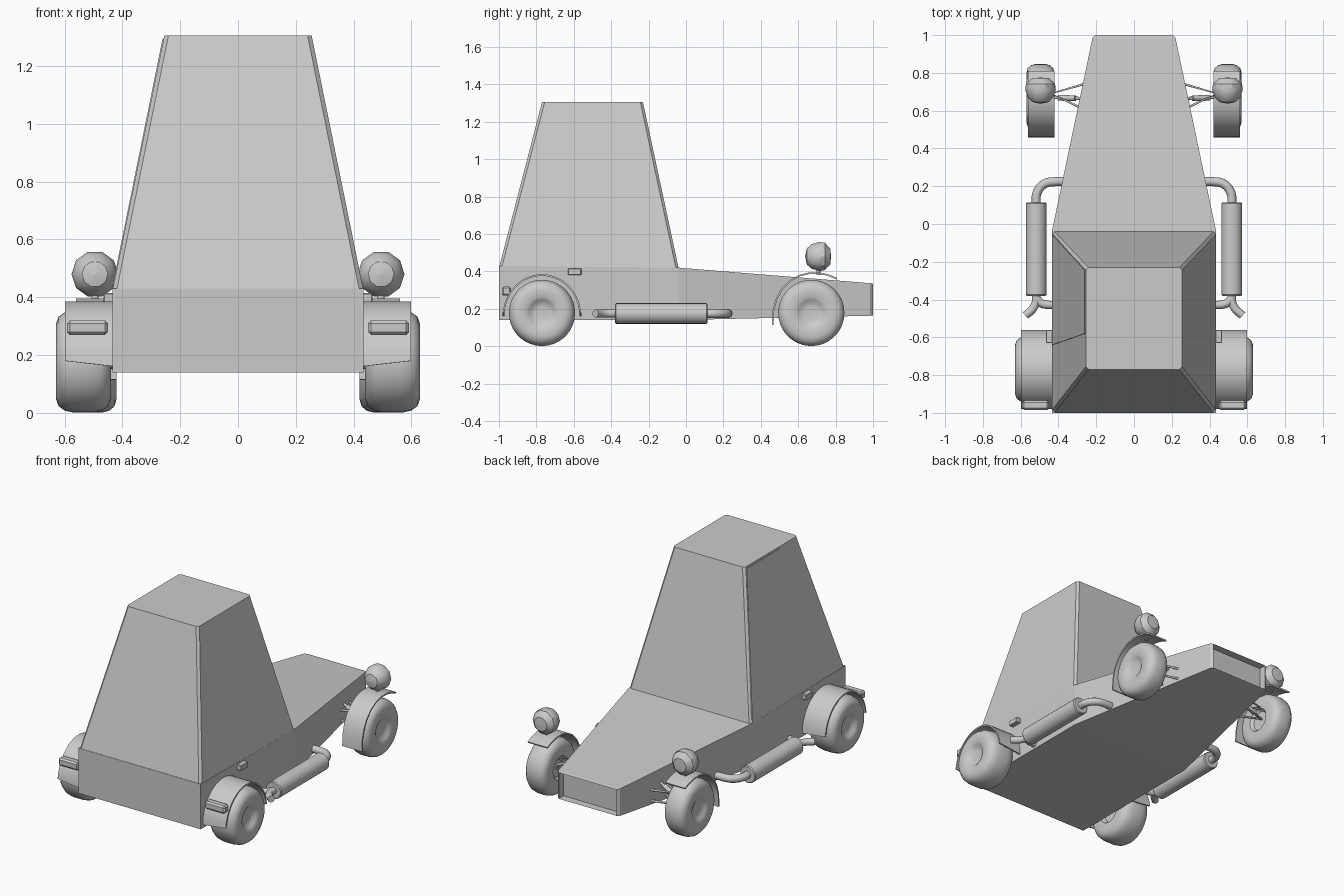
import bpy, bmesh, math
from mathutils import Vector

if "Cube" in bpy.data.objects:
    bpy.data.objects.remove(bpy.data.objects["Cube"])


def finish(name, bm, smooth=True, angle=35):
    bmesh.ops.recalc_face_normals(bm, faces=bm.faces)
    me = bpy.data.meshes.new(name)
    bm.to_mesh(me)
    bm.free()
    ob = bpy.data.objects.new(name, me)
    bpy.context.collection.objects.link(ob)
    if smooth:
        bpy.ops.object.select_all(action='DESELECT')
        ob.select_set(True)
        bpy.context.view_layer.objects.active = ob
        bpy.ops.object.shade_smooth_by_angle(angle=math.radians(angle))
    return ob


def loft(bm, rings):
    """Closed solid through rings of equal point count."""
    vs = [[bm.verts.new(p) for p in r] for r in rings]
    n = len(vs[0])
    for a, b in zip(vs, vs[1:]):
        for i in range(n):
            bm.faces.new((a[i], a[(i + 1) % n], b[(i + 1) % n], b[i]))
    return bm.faces.new(vs[0]), bm.faces.new(vs[-1])


def lathe(name, profile, centre, axis, seg=32):
    """Revolve (radius, offset) points about the x or y axis."""
    rings = []
    for r, o in profile:
        ring = []
        for i in range(seg):
            a = 2 * math.pi * i / seg
            u, v = r * math.cos(a), r * math.sin(a)
            p = Vector((o, u, v)) if axis == 'x' else Vector((u, o, v))
            ring.append(p + Vector(centre))
        rings.append(ring)
    bm = bmesh.new()
    loft(bm, rings)
    return finish(name, bm)


def box(name, lo, hi, bevel=0.006):
    bm = bmesh.new()
    loft(bm, [[(lo[0], lo[1], z), (hi[0], lo[1], z), (hi[0], hi[1], z), (lo[0], hi[1], z)]
              for z in (lo[2], hi[2])])
    bmesh.ops.bevel(bm, geom=bm.edges[:], offset=bevel, segments=1, affect='EDGES')
    return finish(name, bm)


def tube(name, pts, radius, rounded=True):
    """Pipe through points; rounded pipes use smooth bezier handles."""
    cu = bpy.data.curves.new(name, 'CURVE')
    cu.dimensions = '3D'
    cu.bevel_depth = radius
    cu.bevel_resolution = 3
    cu.use_fill_caps = True
    cu.resolution_u = 8
    sp = cu.splines.new('BEZIER')
    sp.bezier_points.add(len(pts) - 1)
    for b, p in zip(sp.bezier_points, pts):
        b.co = p
        b.handle_left_type = b.handle_right_type = 'AUTO' if rounded else 'VECTOR'
    ob = bpy.data.objects.new(name, cu)
    bpy.context.collection.objects.link(ob)
    return ob


def band(name, path, x0, x1, t, drop=0.0):
    """Curved mudguard: a (y, z) path with thickness t, swept from x0 to x1."""
    bm = bmesh.new()
    rings = []
    for i, (y, z) in enumerate(path):
        a, b = path[max(i - 1, 0)], path[min(i + 1, len(path) - 1)]
        d = Vector((b[0] - a[0], b[1] - a[1])).normalized()
        ny, nz = d.y * t, -d.x * t
        zo = z + (drop if i in (0, len(path) - 1) else 0)
        rings.append([(x0, y, z), (x1, y, zo), (x1, y + ny, zo + nz), (x0, y + ny, z + nz)])
    loft(bm, rings)
    return finish(name, bm, angle=40)


# lower body with tapered nose and recessed grille
bm = bmesh.new()
sections = [(-1.0, 0.435, 0.14, 0.43), (-0.04, 0.435, 0.14, 0.42),
            (0.985, 0.22, 0.163, 0.337), (1.0, 0.205, 0.165, 0.333)]
_, nose = loft(bm, [[(-w, y, z0), (w, y, z0), (w, y, z1), (-w, y, z1)]
                    for y, w, z0, z1 in sections])
bmesh.ops.inset_region(bm, faces=[nose], thickness=0.035)
hole = bmesh.ops.extrude_discrete_faces(bm, faces=[nose])['faces'][0]
bmesh.ops.translate(bm, verts=hole.verts, vec=(0, -0.05, 0))
finish("lower_body", bm, smooth=False)

# tall cabin with chamfered corner posts
bm = bmesh.new()
loft(bm, [[(-w, y0, z), (w, y0, z), (w, y1, z), (-w, y1, z)]
          for w, y0, y1, z in ((0.435, -1.0, -0.04, 0.42), (0.255, -0.77, -0.23, 1.305))])
posts = [e for e in bm.edges if abs(e.verts[0].co.z - e.verts[1].co.z) > 0.5]
bmesh.ops.bevel(bm, geom=posts, offset=0.014, segments=1, affect='EDGES')
finish("cabin", bm, smooth=False)

# door panel on the left side
bm = bmesh.new()
loft(bm, [[(x - d, y, z) for y, x, z in ((-0.055, -0.43, 0.44), (-0.64, -0.43, 0.44),
                                        (-0.58, -0.257, 1.295), (-0.245, -0.257, 1.295))]
          for d in (-0.01, 0.004)])
finish("door_panel", bm, smooth=False)

for s, side in ((1, "right"), (-1, "left")):
    # wheels: rounded tyre with a dished hub
    for end, y, xc, h in (("rear", -0.77, 0.535, 0.095), ("front", 0.67, 0.495, 0.075)):
        prof = [(0.001, -h * .7), (0.06, -h * .7), (0.075, -h * .95), (0.13, -h), (0.155, -h * .9),
                (0.17, -h * .68), (0.177, -h * .35), (0.177, h * .35), (0.17, h * .68),
                (0.155, h * .9), (0.13, h), (0.085, h * .97), (0.07, h * .88),
                (0.055, h * .74), (0.035, h * .7), (0.001, h * .7)]
        lathe(f"{end}_wheel_{side}", [(r, s * o) for r, o in prof], (s * xc, y, 0.178), 'x', 36)

    # mudguards
    arc = [(-0.77 - 0.21 * math.cos(math.pi * i / 20), 0.16 + 0.225 * math.sin(math.pi * i / 20))
           for i in range(21)]
    band(f"rear_mudguard_{side}", arc, s * 0.42, s * 0.598, 0.009, 0.02)
    band(f"front_mudguard_{side}",
         [(0.459, 0.115), (0.463, 0.19), (0.478, 0.25), (0.507, 0.305), (0.55, 0.35),
          (0.605, 0.382), (0.66, 0.395), (0.71, 0.395), (0.76, 0.385), (0.81, 0.365)],
         s * 0.42, s * 0.56, 0.009)

    # lamps and side markers
    xs = sorted((s * 0.45, s * 0.592))
    box(f"tail_lamp_{side}", (xs[0], -0.985, 0.27), (xs[1], -0.935, 0.32), 0.01)
    xs = sorted((s * 0.42, s * 0.465))
    box(f"side_marker_{side}", (xs[0], -0.63, 0.38), (xs[1], -0.56, 0.415), 0.003)
    lathe(f"headlamp_{side}",
          [(0.002, -0.075), (0.045, -0.066), (0.069, -0.04), (0.081, 0.0),
           (0.077, 0.03), (0.045, 0.06), (0.002, 0.063)],
          (s * 0.495, 0.712, 0.48), 'y', 10)
    tube(f"headlamp_stalk_{side}", [(s * 0.495, 0.71, 0.38), (s * 0.495, 0.71, 0.42)], 0.012, False)

    # exhaust: silencer, inlet bend, outlet and bracket
    lathe(f"silencer_{side}", [(0.025, -0.38), (0.05, -0.38), (0.055, -0.374), (0.055, 0.109),
                               (0.05, 0.115), (0.025, 0.115)], (s * 0.518, 0, 0.175), 'y', 24)
    tube(f"exhaust_inlet_{side}", [(s * 0.518, 0.1, 0.175), (s * 0.513, 0.165, 0.175),
                                   (s * 0.475, 0.212, 0.175), (s * 0.42, 0.224, 0.175),
                                   (s * 0.34, 0.222, 0.175)], 0.024)
    tube(f"exhaust_outlet_{side}", [(s * 0.518, -0.37, 0.175), (s * 0.52, -0.415, 0.175),
                                    (s * 0.537, -0.45, 0.175), (s * 0.575, -0.484, 0.175)], 0.022)
    tube(f"exhaust_branch_{side}", [(s * 0.52, -0.39, 0.175), (s * 0.49, -0.42, 0.175),
                                    (s * 0.42, -0.43, 0.175)], 0.022)

    # front suspension: upper and lower wishbones plus damper
    for level, z in (("upper", 0.25), ("lower", 0.15 + 0.03)):
        tube(f"{level}_wishbone_{side}", [(s * 0.25, 0.745, z), (s * 0.44, 0.69, z),
                                          (s * 0.27, 0.61, z)], 0.007, False)
    tube(f"damper_rod_{side}", [(s * 0.27, 0.665, 0.28), (s * 0.45, 0.67, 0.19)], 0.008, False)
    tube(f"damper_{side}", [(s * 0.31, 0.666, 0.26), (s * 0.40, 0.668, 0.215)], 0.015, False)
